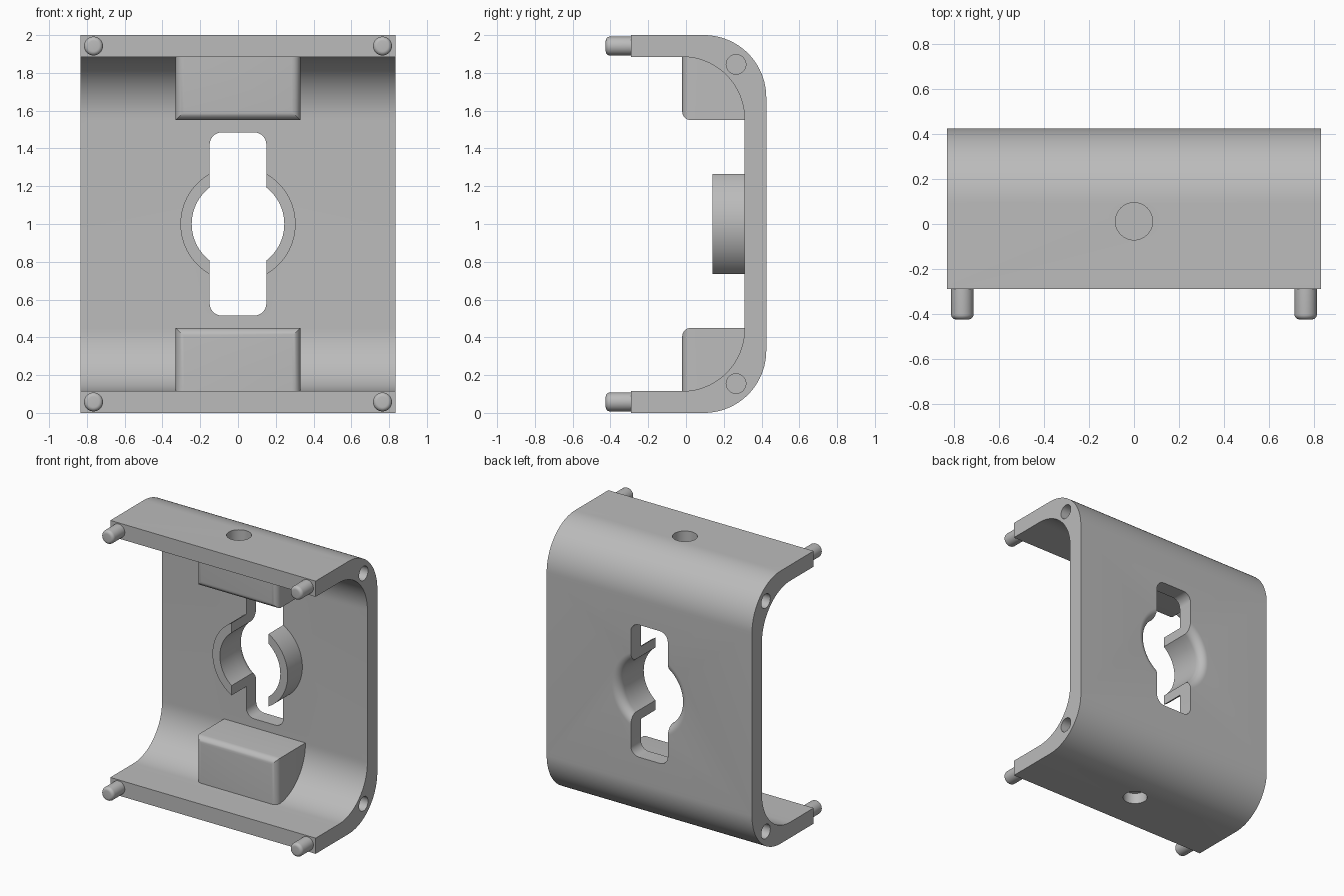
import bpy, bmesh, math
from mathutils import Matrix

if "Cube" in bpy.data.objects:
    bpy.data.objects.remove(bpy.data.objects["Cube"], do_unlink=True)

W, H = 0.833, 2.0            # half width, height
FRONT, BACK = -0.29, 0.425   # depth of the shell
T, R = 0.115, 0.33           # wall thickness, corner radius
MID = H / 2
INNER = BACK - T
BORE, RING = 0.245, 0.305

grey = bpy.data.materials.new("plain grey")
grey.use_nodes = True
grey.diffuse_color = (0.5, 0.5, 0.5, 1)
grey.node_tree.nodes["Principled BSDF"].inputs["Base Color"].default_value = (0.5, 0.5, 0.5, 1)


def finish(name, bm):
    bmesh.ops.recalc_face_normals(bm, faces=bm.faces)
    mesh = bpy.data.meshes.new(name)
    bm.to_mesh(mesh)
    bm.free()
    mesh.materials.append(grey)
    ob = bpy.data.objects.new(name, mesh)
    bpy.context.collection.objects.link(ob)
    return ob


def prism(name, pts, axis, lo, hi):
    """Extrude a closed outline along x (points y,z) or y (points x,z)."""
    bm = bmesh.new()
    place = (lambda a, b: (lo, a, b)) if axis == "x" else (lambda a, b: (a, lo, b))
    face = bm.faces.new([bm.verts.new(place(*p)) for p in pts])
    new = bmesh.ops.extrude_face_region(bm, geom=[face])["geom"]
    shift = (hi - lo, 0, 0) if axis == "x" else (0, hi - lo, 0)
    bmesh.ops.translate(bm, vec=shift, verts=[v for v in new if isinstance(v, bmesh.types.BMVert)])
    return finish(name, bm)


def arc(cx, cz, r, a0, a1, n=24):
    steps = [math.radians(a0 + (a1 - a0) * i / n) for i in range(n + 1)]
    return [(cx + r * math.cos(a), cz + r * math.sin(a)) for a in steps]


def lathe(name, profile, centre, axis, seg=64):
    """Spin (radius, position) points around the x, y or z axis."""
    bm = bmesh.new()
    rings = []
    for r, h in profile:
        rings.append([bm.verts.new((r * math.cos(a), r * math.sin(a), h))
                      for a in (2 * math.pi * i / seg for i in range(seg))])
    for a, b in zip(rings, rings[1:]):
        for i in range(seg):
            j = (i + 1) % seg
            bm.faces.new((a[i], a[j], b[j], b[i]))
    bm.faces.new(rings[0])
    bm.faces.new(rings[-1])
    turn = {"x": Matrix.Rotation(math.pi / 2, 4, "Y"),
            "y": Matrix.Rotation(-math.pi / 2, 4, "X"), "z": Matrix()}[axis]
    bm.transform(Matrix.Translation(centre) @ turn)
    return finish(name, bm)


def cut(ob, cutters):
    bpy.context.view_layer.objects.active = ob
    for c in cutters:
        m = ob.modifiers.new("cut", "BOOLEAN")
        m.operation, m.solver, m.object = "DIFFERENCE", "EXACT", c
        bpy.ops.object.modifier_apply(modifier=m.name)


# C-shaped shell
outer = [(FRONT, 0)] + arc(BACK - R, R, R, -90, 0) + arc(BACK - R, H - R, R, 0, 90) + [(FRONT, H)]
inner = ([(FRONT, H - T)] + arc(INNER - R, H - T - R, R, 90, 0)
         + arc(INNER - R, T + R, R, 0, -90) + [(FRONT, T)])
shell = prism("shell", outer + inner, "x", -W, W)

# Collar around the bore
collar = lathe("collar", [(RING, 0.14), (RING, INNER)], (0, 0, MID), "y", 96)

# Cutters: bore with a rounded rear edge, and the upright slot
f = RING - BORE
flare = [(RING - f * math.cos(a), BACK - f + f * math.sin(a))
         for a in (math.pi / 2 * i / 10 for i in range(11))]
bore = lathe("bore_cutter", [(BORE, 0)] + flare + [(RING, BACK + 0.1)], (0, 0, MID), "y", 96)
sx, sz, sr = 0.15, 0.485, 0.065
slot_pts = []
for qx, qz, a in ((1, 1, 0), (-1, 1, 90), (-1, -1, 180), (1, -1, 270)):
    slot_pts += arc(qx * (sx - sr), MID + qz * (sz - sr), sr, a, a + 90, 10)
slot = prism("slot_cutter", slot_pts, "y", 0, 0.6)

# Blind holes in the ends and in the top and bottom
holes = []
for s in (-1, 1):
    z = MID + s * (MID - 0.155)
    for side in (-1, 1):
        holes.append(lathe("side_hole_cutter", [(0.052, -0.2), (0.052, 0.2)],
                           (side * W, 0.265, z), "x", 40))
    holes.append(lathe("end_hole_cutter", [(0.083, -0.08), (0.083, 0.08)],
                       (0, 0.012, MID + s * MID), "z", 48))

cut(shell, [bore, slot] + holes)
cut(collar, [bore, slot])
for c in [bore, slot] + holes:
    bpy.data.objects.remove(c, do_unlink=True)
parts = [shell, collar]

# Corner blocks with rounded front edges
for s, label in ((-1, "lower"), (1, "upper")):
    bm = bmesh.new()
    bmesh.ops.create_cube(bm, size=1)
    y0, y1, z0, z1 = -0.02, INNER + 0.005, 0.55, 0.89
    bm.transform(Matrix.Translation((0, (y0 + y1) / 2, MID + s * (z0 + z1) / 2))
                 @ Matrix.Diagonal((0.66, y1 - y0, z1 - z0, 1)))
    rounded = [e for e in bm.edges
               if all(abs(v.co.y - y0) < 0.001 for v in e.verts)
               and any(abs(v.co.z - MID) < 0.6 for v in e.verts)]
    bmesh.ops.bevel(bm, geom=rounded, offset=0.045, segments=6, profile=0.5, affect="EDGES")
    parts.append(finish(label + "_block", bm))

# Locating pins with rounded tips
tip, pr, b = -0.425, 0.05, 0.022
pin = [(pr - b + b * math.sin(a), tip + b - b * math.cos(a))
       for a in (math.pi / 2 * i / 6 for i in range(7))] + [(pr, FRONT + 0.01)]
for s, label in ((-1, "lower"), (1, "upper")):
    for side, hand in ((-1, "right"), (1, "left")):
        parts.append(lathe(f"{label}_{hand}_pin", pin,
                           (side * 0.765, 0, MID + s * 0.942), "y", 32))

# Smooth curved faces, keep real edges sharp
bpy.ops.object.select_all(action="DESELECT")
for ob in parts:
    ob.select_set(True)
bpy.context.view_layer.objects.active = shell
bpy.ops.object.shade_smooth_by_angle(angle=math.radians(30))
